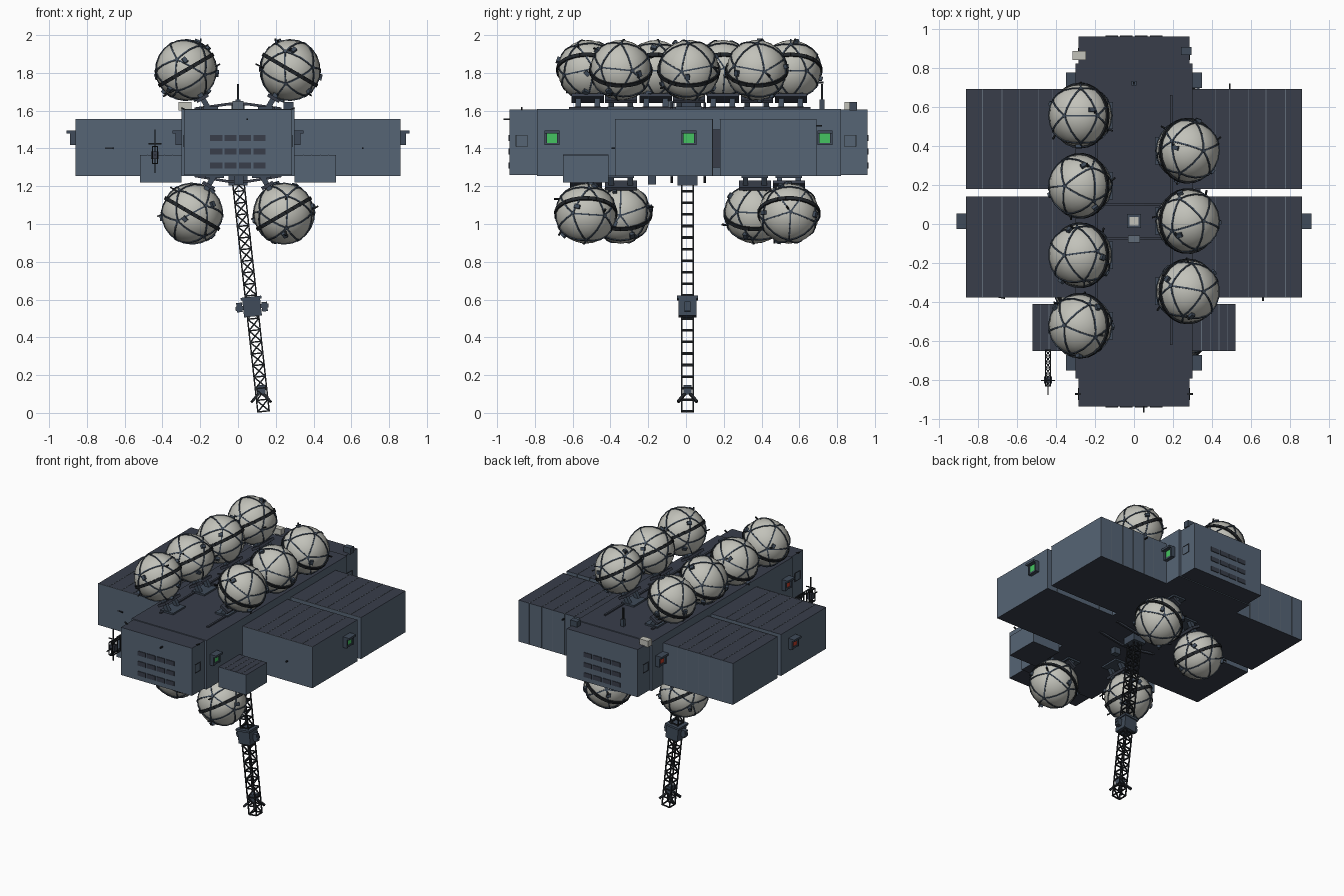
import bpy, bmesh, math
from mathutils import Vector, Matrix

if "Cube" in bpy.data.objects:
    bpy.data.objects.remove(bpy.data.objects["Cube"])


def material(name, rgb):
    m = bpy.data.materials.new(name)
    m.diffuse_color = (*rgb, 1)
    m.use_nodes = True
    m.node_tree.nodes["Principled BSDF"].inputs["Base Color"].default_value = m.diffuse_color
    return m


SIDE = material("hull_blue_grey", (0.093, 0.128, 0.178))
DECK = material("deck_dark_slate", (0.040, 0.048, 0.068))
SHELL = material("tank_pale_grey", (0.54, 0.54, 0.49))
STRAP = material("strap_slate", (0.050, 0.070, 0.100))
BLACK = material("near_black", (0.015, 0.018, 0.022))
SEAM = material("seam_grey", (0.12, 0.15, 0.19))
GREEN = material("lamp_green", (0.06, 0.55, 0.12))
RED = material("lamp_red", (0.55, 0.05, 0.025))


def add(name, bm, *mats):
    bmesh.ops.recalc_face_normals(bm, faces=bm.faces)
    me = bpy.data.meshes.new(name)
    bm.to_mesh(me)
    bm.free()
    for m in mats:
        me.materials.append(m)
    ob = bpy.data.objects.new(name, me)
    bpy.context.collection.objects.link(ob)
    return ob


def cube(bm, lo, hi):
    lo, hi = Vector(lo), Vector(hi)
    mx = Matrix.Translation((lo + hi) / 2) @ Matrix.Diagonal((*(hi - lo), 1))
    bmesh.ops.create_cube(bm, size=1, matrix=mx)


def box(name, lo, hi, mat, deck=None):
    """Box; horizontal faces take the deck colour when given."""
    bm = bmesh.new()
    lo, hi = [min(p) for p in zip(lo, hi)], [max(p) for p in zip(lo, hi)]
    cube(bm, lo, hi)
    bm.normal_update()
    if deck:
        for f in bm.faces:
            f.material_index = int(abs(f.normal.z) > 0.5)
    return add(name, bm, mat, *([deck] if deck else []))


def bar(bm, a, b, w, h=None, up=(0, 1, 0)):
    """Rectangular bar from a to b; h is measured along up."""
    a, b, up = Vector(a), Vector(b), Vector(up)
    z = (b - a).normalized()
    if z.cross(up).length < 0.01:
        up = Vector((1, 0, 0))
    x = up.cross(z).normalized()
    rot = Matrix((x, z.cross(x), z)).transposed().to_4x4()
    mx = Matrix.Translation((a + b) / 2) @ rot @ Matrix.Diagonal((w, h or w, (b - a).length, 1))
    bmesh.ops.create_cube(bm, size=1, matrix=mx)


def bars(name, segs, w, mat):
    bm = bmesh.new()
    for a, b in segs:
        bar(bm, a, b, w)
    return add(name, bm, mat)


def truss(name, a, b, u, v, n, w, mat):
    """Four-rail lattice from a to b with half widths u and v."""
    a, b, u, v = map(Vector, (a, b, u, v))
    corners = [u + v, u - v, -u - v, -u + v]
    segs = [(a + c, b + c) for c in corners]
    for i in range(n + 1):
        p, q = a.lerp(b, i / n), a.lerp(b, (i + 1) / n)
        for k in range(4):
            c, d = corners[k], corners[(k + 1) % 4]
            segs.append((p + c, p + d))
            if i < n and k % 2:   # diagonals on the two broad faces
                segs.append((p + c, q + d) if i % 2 else (p + d, q + c))
    return bars(name, segs, w, mat)


# central hull and narrower end blocks
box("main_hull", (-0.30, -0.79, 1.255), (0.30, 0.82, 1.61), SIDE, DECK)
box("front_block", (-0.285, -0.935, 1.26), (0.285, -0.79, 1.605), SIDE, DECK)
box("rear_block", (-0.285, 0.82, 1.26), (0.285, 0.96, 1.605), SIDE, DECK)

# vent grids and side hatches on the end blocks
bm = bmesh.new()
for y in (-0.937, 0.962):
    for x in (-0.115, -0.039, 0.037, 0.113):
        for z in (1.31, 1.383, 1.456):
            cube(bm, (x - 0.032, y - 0.003, z - 0.016), (x + 0.032, y + 0.003, z + 0.016))
add("vents", bm, DECK)
hatch = []
for s in (-1, 1):
    for y in (-0.87, 0.87):
        c = [Vector((s * 0.286, y + a, 1.44 + b)) for a, b in ((-.03, -.03), (.03, -.03), (.03, .03), (-.03, .03))]
        hatch += [(c[i], c[(i + 1) % 4]) for i in range(4)]
bars("side_hatches", hatch, 0.003, BLACK)

# cargo pods, small pods, seams and lamps on both sides
seams = []
for s, lamp in ((-1, RED), (1, GREEN)):
    side = "left" if s < 0 else "right"
    for y0, y1 in ((-0.375, 0.14), (0.18, 0.69)):
        box(side + "_pod", (s * 0.299, y0, 1.255), (s * 0.86, y1, 1.555), SIDE, DECK)
        for x in (0.415, 0.49, 0.585, 0.675, 0.775):
            seams += [((s * x, y0, 1.555), (s * x, y1, 1.555)), ((s * x, y1, 1.255), (s * x, y1, 1.555))]
        seams.append((((s * 0.3), y0, 1.555), (s * 0.86, y0, 1.555)))
    box(side + "_pod_link", (s * 0.299, 0.135, 1.30), (s * 0.34, 0.185, 1.50), DECK)
    box(side + "_small_pod", (s * 0.299, -0.65, 1.22), (s * 0.52, -0.41, 1.365), SIDE, DECK)
    for x in (0.345, 0.39, 0.435, 0.48):
        seams.append(((s * x, -0.65, 1.365), (s * x, -0.41, 1.365)))
    for x, y in ((0.30, -0.71), (0.30, 0.735), (0.86, 0.015)):
        bm = bmesh.new()
        for dy0, dy1, z0, z1, d in ((-.04, .04, 1.48, 1.495, .048), (-.04, .04, 1.417, 1.43, .025),
                                    (-.04, -.027, 1.417, 1.49, .03), (.027, .04, 1.417, 1.49, .03)):
            xs = sorted((s * (x - 0.002), s * (x + d)))
            cube(bm, (xs[0], y + dy0, z0), (xs[1], y + dy1, z1))
        add(side + "_lamp_hood", bm, STRAP)
        box(side + "_lamp", (s * x, y - 0.027, 1.43), (s * (x + 0.02), y + 0.027, 1.48), lamp)
bars("panel_seams", seams, 0.0035, SEAM)

# storage tanks: (x, y, z)
R = 0.16
tanks = [(-0.275, y, 1.815) for y in (0.555, 0.195, -0.16, -0.52)]
tanks += [(0.275, y, 1.815) for y in (0.375, 0.015, -0.345)]
tanks += [(0.243, -0.53, 1.055), (0.243, 0.545, 1.055), (-0.243, -0.345, 1.055), (-0.243, 0.365, 1.055)]

bm = bmesh.new()
bmesh.ops.create_icosphere(bm, subdivisions=3, radius=R)
for f in bm.faces:
    f.smooth = True
ball = add("tank", bm, SHELL)

# harness following the twenty-sided net, with fittings on its nodes
net = bmesh.new()
bmesh.ops.create_icosphere(net, subdivisions=1, radius=1)
edges = [(e.verts[0].co.copy(), e.verts[1].co.copy()) for e in net.edges]
nodes = [v.co.copy() for v in net.verts]
net.free()
bm = bmesh.new()
for a, b in edges:
    pts = [a.lerp(b, t / 4).normalized() * (R + 0.001) for t in range(5)]
    for p, q in zip(pts, pts[1:]):
        bar(bm, p, q, 0.008, 0.007, up=p + q)
for i, n in enumerate(nodes):
    bar(bm, n * (R - 0.002), n * (R + 0.006), 0.018)
    if i % 2 == 0:
        side = n.orthogonal().normalized()
        c = (n + side * 0.28).normalized()
        bar(bm, c * (R - 0.004), c * (R + 0.014), 0.03, 0.022)
straps = add("tank_straps", bm, STRAP)

# equator band and small probes
bm = bmesh.new()
ring = [Vector((math.cos(i * math.tau / 24), math.sin(i * math.tau / 24), 0)) * (R + 0.003) for i in range(24)]
for i in range(24):
    bar(bm, ring[i - 1], ring[i], 0.02, 0.01, up=ring[i - 1] + ring[i])
for n in nodes[1::3]:
    t = n.orthogonal().normalized()
    bar(bm, n * R + t * 0.02, n * (R + 0.022) + t * 0.035, 0.008)
band = add("tank_band", bm, BLACK)

mounts, plates = bmesh.new(), bmesh.new()
for i, p in enumerate(tanks):
    p = Vector(p)
    up = 1 if p.z > 1.4 else -1
    axis = Vector((math.copysign(0.5, p.x), 0, 0.86 * up)).normalized()
    mx = Matrix.Translation(p) @ Vector((0, 0, 1)).rotation_difference(axis).to_matrix().to_4x4() \
        @ Matrix.Rotation(i * 0.7, 4, 'Z')
    for ob in (ball, straps, band):
        o = ob if i == 0 else ob.copy()
        if i:
            bpy.context.collection.objects.link(o)
        o.matrix_world = mx
    # cradle legs, saddle plate and footing
    for dy in (-0.05, 0.05):
        d = Vector((0, dy, 0))
        bar(mounts, p - axis * 0.25 + d, p - axis * 0.145 + d, 0.028)
    y = Vector((0, 0.085, 0))
    bar(plates, p - axis * 0.172 - y, p - axis * 0.172 + y, 0.07, 0.018, up=axis)
    fx, fz = p.x - axis.x * 0.235, 1.61 if up > 0 else 1.255
    cube(mounts, (fx - 0.05, p.y - 0.07, fz - 0.012), (fx + 0.05, p.y + 0.07, fz + 0.012))
add("tank_cradles", mounts, STRAP)
add("tank_saddles", plates, DECK)

# low sloped cross beams above and below the hull
segs = []
for y in (-0.075, 0.10):
    for z0, z1 in ((1.61, 1.635), (1.255, 1.225)):
        segs += [((-0.05, y, z1), (0.05, y, z1))]
        segs += [((s * 0.23, y, z0), (s * 0.05, y, z1)) for s in (-1, 1)]
segs += [((s * 0.19, -0.62, 1.612), (s * 0.19, 0.66, 1.612)) for s in (-1, 1)]
bars("cross_beams", segs, 0.014, DECK)
box("top_hub", (-0.035, -0.02, 1.60), (0.035, 0.05, 1.64), STRAP)
box("top_hub_cap", (-0.022, -0.007, 1.64), (0.022, 0.037, 1.645), SHELL)
box("hub_box", (-0.03, -0.095, 1.60), (0.03, -0.06, 1.65), SEAM)
box("boom_socket", (-0.05, -0.045, 1.205), (0.05, 0.06, 1.26), STRAP)

# hanging lattice boom with collar and tip sensors
top, tip = Vector((0.0, 0.008, 1.235)), Vector((0.135, 0.008, 0.008))
across = Vector((0.03, 0, 0.0033))
truss("boom", top, tip, across, (0, 0.031, 0), 20, 0.0075, BLACK)
mid = top.lerp(tip, 0.55)
bm = bmesh.new()
dirn = (tip - top).normalized()
bar(bm, mid - dirn * 0.05, mid + dirn * 0.05, 0.095, 0.095)
bar(bm, mid - across * 2.9, mid + across * 2.9, 0.022)
bar(bm, mid + across * 2.2 - dirn * 0.02, mid + across * 2.2 + dirn * 0.03, 0.03)
bar(bm, mid - across * 2.2 - dirn * 0.03, mid - across * 2.2 + dirn * 0.02, 0.03)
bar(bm, mid - dirn * 0.055, mid - dirn * 0.04, 0.11, 0.11)
add("boom_collar", bm, STRAP)
low = top.lerp(tip, 0.91)
bars("tip_sensors", [(low, low + Vector((sx * 0.05, sy * 0.05, -0.06))) for sx in (-1, 1) for sy in (-1, 1)], 0.014, BLACK)
box("tip_unit", low - Vector((0.022, 0.022, 0.02)), low + Vector((0.022, 0.022, 0.03)), STRAP)

# forward outrigger on the left small pod
truss("outrigger", (-0.44, -0.645, 1.365), (-0.44, -0.83, 1.365), (0.013, 0, 0), (0, 0, 0.045), 6, 0.005, BLACK)
box("outrigger_unit", (-0.46, -0.815, 1.345), (-0.42, -0.78, 1.385), DECK)
bars("outrigger_aerials", [((-0.44, -0.80, 1.27), (-0.44, -0.80, 1.50)), ((-0.475, -0.80, 1.425), (-0.405, -0.80, 1.425)),
                           ((-0.44, -0.82, 1.365), (-0.44, -0.875, 1.365))], 0.006, BLACK)

# deck mast, corner equipment and small probes
box("deck_mast_base", (-0.012, 0.708, 1.605), (0.012, 0.732, 1.66), STRAP)
bars("deck_mast", [((0, 0.72, 1.65), (0, 0.72, 1.74))], 0.012, BLACK)
box("right_corner_unit", (0.24, 0.865, 1.60), (0.295, 0.905, 1.645), STRAP)
box("left_corner_unit", (-0.315, 0.84, 1.60), (-0.245, 0.885, 1.645), SHELL)
box("belly_unit", (-0.02, -0.20, 1.21), (0.03, -0.16, 1.26), STRAP)
bars("small_probes", [((0.05, -0.93, 1.555), (0.05, -0.965, 1.555)), ((0.49, 0.68, 1.52), (0.49, 0.72, 1.52)),
                      ((0.66, -0.37, 1.40), (0.66, -0.395, 1.40)), ((-0.71, -0.37, 1.40), (-0.66, -0.38, 1.40)),
                      ((0.27, -0.87, 1.60), (0.30, -0.87, 1.615)), ((-0.27, -0.87, 1.60), (-0.30, -0.87, 1.615))], 0.008, BLACK)
